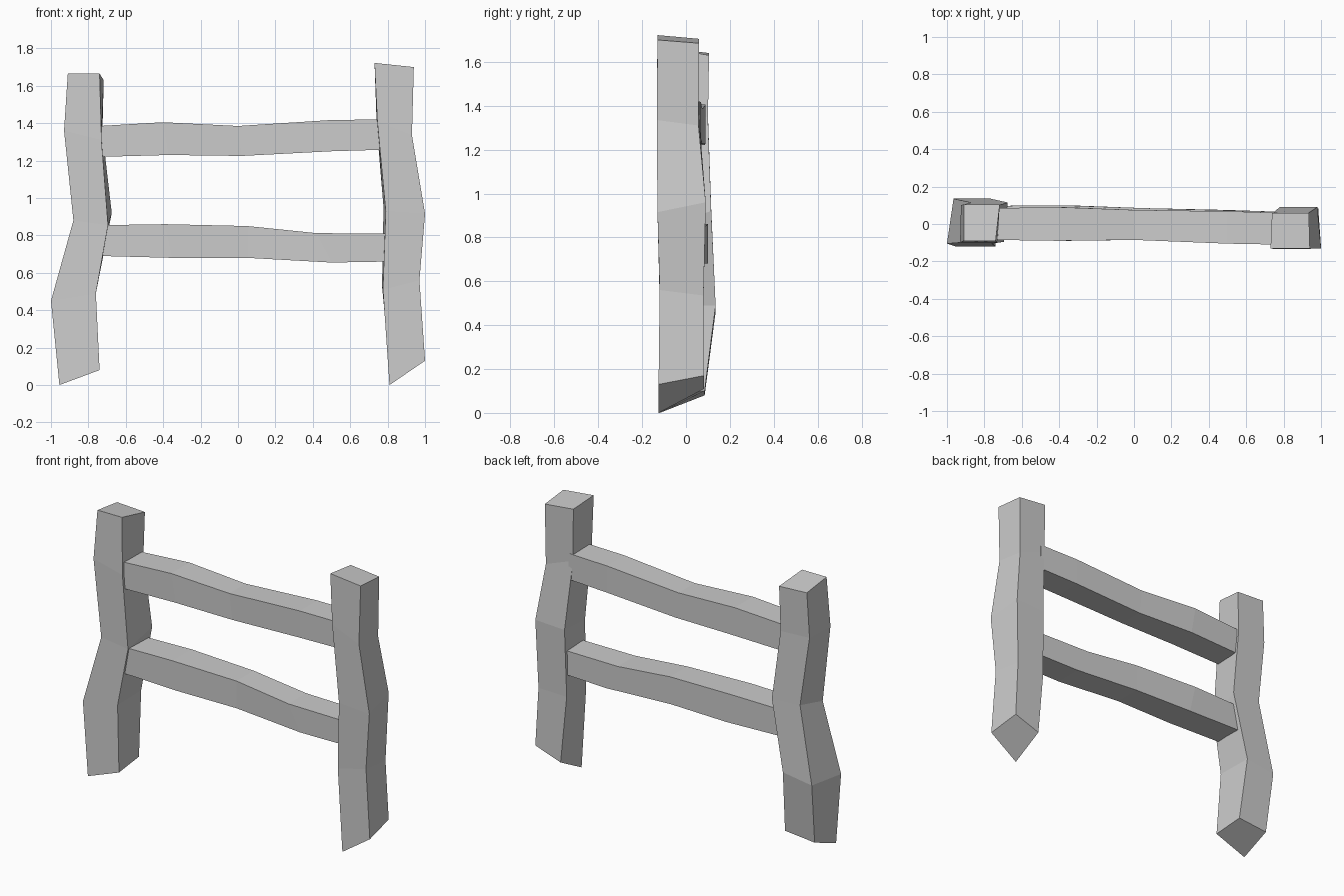
import bpy, bmesh


def loft(name, rings):
    """Skin four-cornered rings into a closed, flat-faced beam."""
    bm = bmesh.new()
    loops = [[bm.verts.new(p) for p in ring] for ring in rings]
    for a, b in zip(loops, loops[1:]):
        for i in range(4):
            j = (i + 1) % 4
            bm.faces.new((a[i], a[j], b[j], b[i]))
    bm.faces.new(loops[0])
    bm.faces.new(loops[-1])
    bmesh.ops.recalc_face_normals(bm, faces=bm.faces)
    mesh = bpy.data.meshes.new(name)
    bm.to_mesh(mesh)
    bm.free()
    bpy.context.collection.objects.link(bpy.data.objects.new(name, mesh))


def post(name, levels):
    """Each level: front and back edge as (left x, left z, right x, right z, y)."""
    rings = []
    for (fl, flz, fr, frz, fy), (bl, blz, br, brz, by) in levels:
        rings.append([(fl, fy, flz), (fr, fy, frz), (br, by, brz), (bl, by, blz)])
    loft(name, rings)


def rail(name, stations):
    """Each station: top x, top z, bottom x, bottom z, front y, back y."""
    loft(name, [[(tx, f, tz), (tx, b, tz), (bx, b, bz), (bx, f, bz)]
                for tx, tz, bx, bz, f, b in stations])


# Crooked posts, bottom to top
post("left_post", [
    ((-.955, .0, -.74, .08, -.12), (-.95, .08, -.745, .10, .085)),
    ((-1.0, .45, -.76, .49, -.105), (-.965, .46, -.765, .49, .135)),
    ((-.88, .88, -.695, .855, -.095), (-.87, .93, -.675, .92, .115)),
    ((-.93, 1.36, -.73, 1.31, -.10), (-.925, 1.36, -.725, 1.35, .10)),
    ((-.91, 1.665, -.74, 1.665, -.09), (-.91, 1.64, -.718, 1.63, .105)),
])
post("right_post", [
    ((.81, .0, 1.0, .13, -.125), (.81, .11, .985, .17, .083)),
    ((.775, .51, .97, .56, -.12), (.77, .53, .965, .535, .08)),
    ((.79, .93, 1.0, .915, -.13), (.778, .95, .98, .96, .09)),
    ((.745, 1.41, .93, 1.335, -.133), (.742, 1.38, .93, 1.31, .057)),
    ((.73, 1.722, .94, 1.70, -.13), (.738, 1.705, .935, 1.685, .06)),
])

# Wavy cross rails, left to right
rail("upper_rail", [
    (-.74, 1.385, -.735, 1.22, -.085, .085),
    (-.40, 1.405, -.37, 1.23, -.09, .09),
    (.0, 1.385, .02, 1.225, -.085, .075),
    (.50, 1.417, .50, 1.25, -.105, .068),
    (.77, 1.42, .775, 1.258, -.11, .06),
])
rail("lower_rail", [
    (-.71, .855, -.735, .69, -.085, .097),
    (-.39, .86, -.35, .68, -.088, .10),
    (.05, .85, .05, .68, -.085, .085),
    (.42, .812, .50, .655, -.10, .075),
    (.80, .81, .79, .66, -.105, .065),
])
